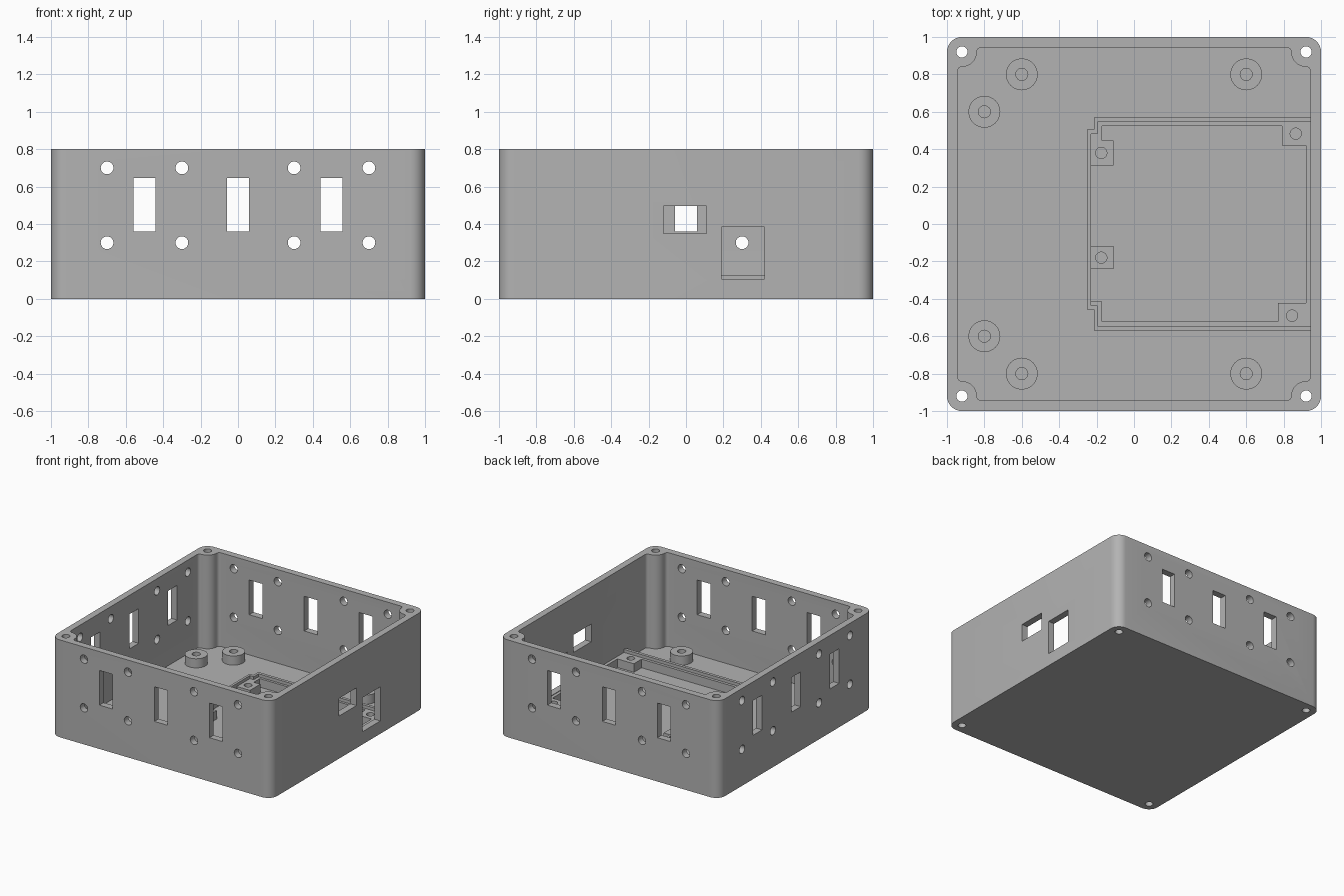
import bpy, bmesh, math
from math import cos, sin, pi
from mathutils import Matrix, Vector

if "Cube" in bpy.data.objects:
    bpy.data.objects.remove(bpy.data.objects["Cube"], do_unlink=True)

FLOOR, WALL, HEIGHT = 0.03, 0.055, 0.8
IN = 1 - WALL
LEDGE, RIM = 0.1, 0.125

grey = bpy.data.materials.new("light grey plastic")
grey.use_nodes = True
colour = (0.45, 0.45, 0.45, 1)
grey.diffuse_color = colour
grey.node_tree.nodes["Principled BSDF"].inputs["Base Color"].default_value = colour


def make(name, bm):
    bmesh.ops.recalc_face_normals(bm, faces=bm.faces)
    mesh = bpy.data.meshes.new(name)
    bm.to_mesh(mesh)
    bm.free()
    mesh.materials.append(grey)
    ob = bpy.data.objects.new(name, mesh)
    bpy.context.scene.collection.objects.link(ob)
    return ob


def prism(bm, outline, z0, z1):
    face = bm.faces.new([bm.verts.new((x, y, z0)) for x, y in outline])
    up = bmesh.ops.extrude_face_region(bm, geom=[face])["geom"]
    verts = [v for v in up if isinstance(v, bmesh.types.BMVert)]
    bmesh.ops.translate(bm, verts=verts, vec=(0, 0, z1 - z0))


def prism_object(name, outline, z0, z1):
    bm = bmesh.new()
    prism(bm, outline, z0, z1)
    return make(name, bm)


def cylinder(bm, centre, radius, depth, turn=Matrix()):
    bmesh.ops.create_cone(bm, cap_ends=True, segments=32, radius1=radius, radius2=radius,
                          depth=depth, matrix=Matrix.Translation(centre) @ turn)


def box(bm, low, high, turn=Matrix()):
    low, high = Vector(low), Vector(high)
    bmesh.ops.create_cube(bm, size=1, matrix=turn @ Matrix.Translation((low + high) / 2)
                          @ Matrix.Diagonal((high - low).to_4d()))


def cut(ob, cutter):
    cutter.hide_render = True
    mod = ob.modifiers.new("cut", "BOOLEAN")
    mod.operation, mod.solver, mod.object = "DIFFERENCE", "EXACT", cutter
    bpy.context.view_layer.update()
    graph = bpy.context.evaluated_depsgraph_get()
    mesh = bpy.data.meshes.new_from_object(ob.evaluated_get(graph))
    ob.modifiers.clear()
    ob.data = mesh
    bpy.data.objects.remove(cutter, do_unlink=True)


def smooth(ob):
    ob.data.shade_smooth()
    ob.data.set_sharp_from_angle(angle=math.radians(30))


def arc(cx, cy, r, a0, a1, n=8):
    angles = [math.radians(a0 + (a1 - a0) * i / n) for i in range(n + 1)]
    return [(cx + r * cos(a), cy + r * sin(a)) for a in angles]


def four_corners(corner):
    """Repeat the points of the +x +y corner around all four corners."""
    pts = []
    for x, y in ((1, 0), (0, 1), (-1, 0), (0, -1)):
        pts += [(px * x - py * y, px * y + py * x) for px, py in corner]
    return pts


# Outer shell with rounded corners
case = prism_object("case", four_corners(arc(0.92, 0.92, 0.08, 0, 90)), 0, HEIGHT)

# Cavity, leaving a rounded screw column in each corner
f = IN - 0.92
corner = (arc(0.92, 0.84 - f, f, 0, 90, 4)
          + arc(0.92, 0.92, 0.08, 270, 180)[1:]
          + arc(0.84 - f, 0.92, f, 0, 90, 4)[1:])
cut(case, prism_object("cavity", four_corners(corner), FLOOR, HEIGHT + 0.1))

# Openings: windows and screw holes in front, back and one side
bm = bmesh.new()
for degrees in (0, 180, -90):
    turn = Matrix.Rotation(math.radians(degrees), 4, "Z")
    for x in (-0.5, 0, 0.5):
        box(bm, (x - 0.06, -1.05, 0.36), (x + 0.06, -0.9, 0.645), turn)
    for x in (-0.7, -0.3, 0.3, 0.7):
        for z in (0.3, 0.7):
            cylinder(bm, turn @ Vector((x, -0.97, z)), 0.034, 0.14,
                     turn @ Matrix.Rotation(pi / 2, 4, "X"))
# Connector openings on the other side
box(bm, (0.9, -0.12, 0.35), (1.05, 0.11, 0.495))
box(bm, (0.9, 0.19, 0.105), (1.05, 0.42, 0.385))
# Corner screw holes, right through
for x in (-0.92, 0.92):
    for y in (-0.92, 0.92):
        cylinder(bm, (x, y, 0.4), 0.03, 1)
cut(case, make("openings", bm))
smooth(case)

# Standoffs on the floor
for i, (x, y) in enumerate([(-0.6, 0.8), (0.6, 0.8), (-0.8, 0.6)]):
    for side, s in (("back", 1), ("front", -1)):
        bm = bmesh.new()
        cylinder(bm, (x, y * s, 0.0625), 0.085, 0.085)
        post = make(f"standoff_{side}_{i + 1}", bm)
        bm = bmesh.new()
        cylinder(bm, (x, y * s, 0.1), 0.032, 0.2)
        cut(post, make("bore", bm))
        smooth(post)

# Circuit board tray: raised rim, support ledge and open middle
END = IN + 0.01
rim = [(END, 0.57), (-0.215, 0.57), (-0.215, 0.505), (-0.25, 0.505),
       (-0.25, -0.458), (-0.215, -0.458), (-0.215, -0.57), (END, -0.57)]
seat = [(1, 0.545), (-0.195, 0.545), (-0.195, 0.482), (-0.23, 0.482),
        (-0.23, -0.436), (-0.195, -0.436), (-0.195, -0.545), (1, -0.545)]
middle = [(0.79, 0.525), (-0.17, 0.525), (-0.17, 0.447), (-0.11, 0.447),
          (-0.11, 0.313), (-0.23, 0.313), (-0.23, -0.118), (-0.11, -0.118),
          (-0.11, -0.24), (-0.23, -0.24), (-0.23, -0.415), (-0.17, -0.415),
          (-0.17, -0.522), (0.77, -0.522), (0.77, -0.423), (0.92, -0.423),
          (0.92, 0.42), (0.79, 0.42)]
# The middle stops just clear of the rim so the cuts stay clean
middle = [(max(x, -0.229), y) for x, y in middle]
tray = prism_object("board_tray", rim, FLOOR - 0.01, RIM)
cut(tray, prism_object("seat_cut", seat, LEDGE, 0.3))
cut(tray, prism_object("middle_cut", middle, -0.1, 0.2))
bm = bmesh.new()
for x, y in ((-0.175, 0.38), (-0.175, -0.18), (0.865, 0.483), (0.845, -0.49)):
    cylinder(bm, (x, y, 0.1), 0.03, 0.2)
cut(tray, make("board_screw_holes", bm))
smooth(tray)
